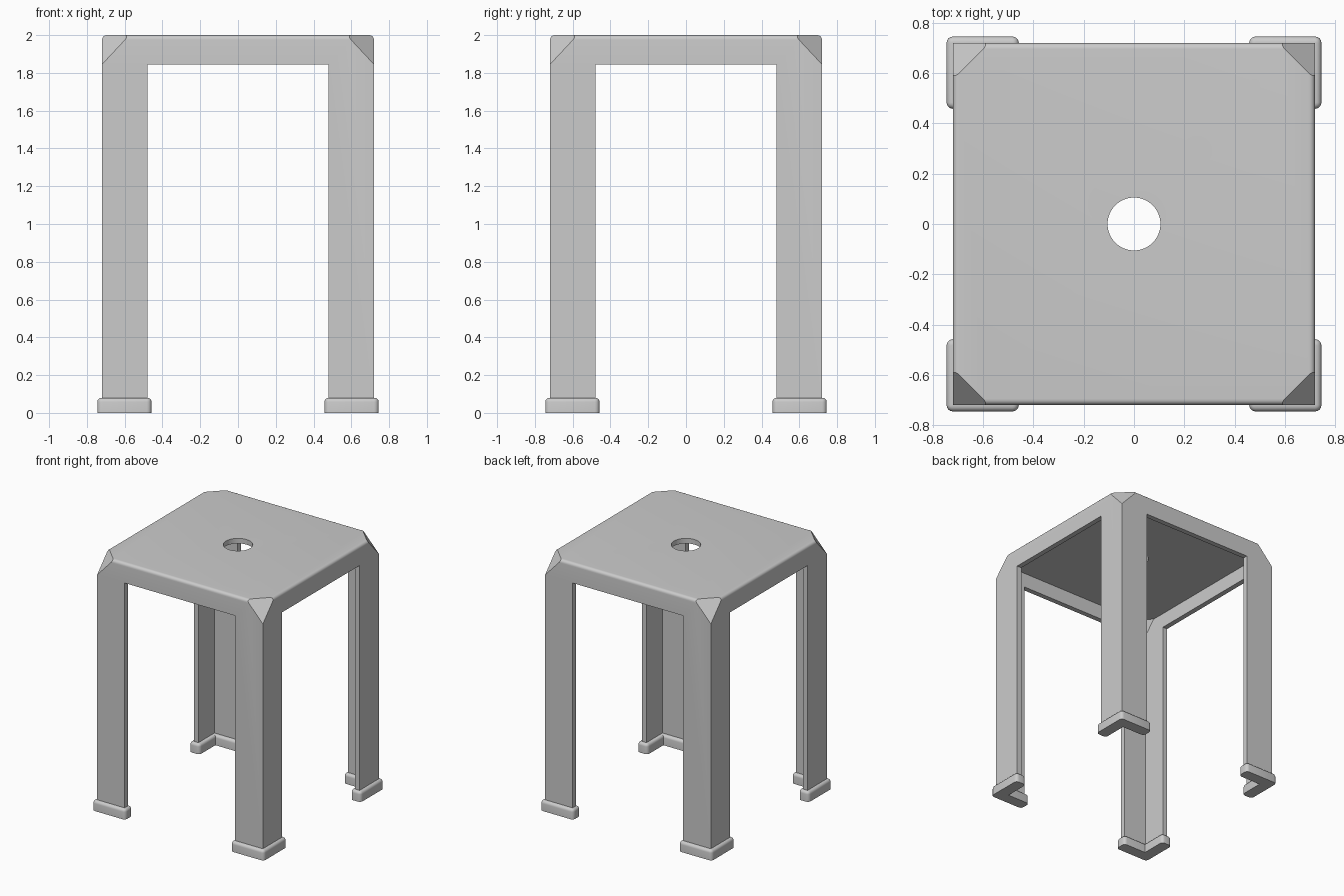
import bpy, bmesh
from math import radians
from mathutils import Vector

if "Cube" in bpy.data.objects:
    bpy.data.objects.remove(bpy.data.objects["Cube"])

HALF, TOP, T = 0.72, 2.0, 0.04      # half width, height, wall thickness
LEG, APRON = 0.48, 1.845            # inner leg edge, underside of apron
CUT = 0.145                         # corner chamfer size


def make_object(name, bm):
    bmesh.ops.recalc_face_normals(bm, faces=bm.faces)
    mesh = bpy.data.meshes.new(name)
    bm.to_mesh(mesh)
    bm.free()
    ob = bpy.data.objects.new(name, mesh)
    bpy.context.collection.objects.link(ob)
    return ob


def box(name, x, y, z0, z1):
    bm = bmesh.new()
    bmesh.ops.create_cube(bm, size=1)
    for v in bm.verts:
        v.co = (v.co.x * 2 * x, v.co.y * 2 * y, z0 if v.co.z < 0 else z1)
    return make_object(name, bm)


def chamfered_box(name, inset, z0, radius):
    """Box with rounded top edges and its four top corners sliced off."""
    h, top = HALF - inset, TOP - inset
    bm = bmesh.new()
    bmesh.ops.create_cube(bm, size=1)
    for v in bm.verts:
        v.co = (v.co.x * 2 * h, v.co.y * 2 * h, z0 if v.co.z < 0 else top)
    if radius:
        edges = [e for e in bm.edges if all(v.co.z > 1 for v in e.verts)]
        bmesh.ops.bevel(bm, geom=edges, offset=radius, segments=5, profile=0.5,
                        affect='EDGES')
    for sx in (-1, 1):
        for sy in (-1, 1):
            no = Vector((sx / CUT, sy / CUT, 1 / (TOP - APRON))).normalized()
            co = Vector((sx * HALF, sy * HALF, APRON)) - no * inset
            cut = bmesh.ops.bisect_plane(
                bm, geom=bm.verts[:] + bm.edges[:] + bm.faces[:], dist=1e-6,
                plane_co=co, plane_no=no, clear_outer=True)
            rim = [e for e in cut['geom_cut'] if isinstance(e, bmesh.types.BMEdge)]
            bmesh.ops.contextual_create(bm, geom=rim)
    return make_object(name, bm)


def subtract(ob, cutter):
    cutter.hide_render = True
    mod = ob.modifiers.new("cut", 'BOOLEAN')
    mod.operation, mod.solver, mod.object = 'DIFFERENCE', 'EXACT', cutter
    bpy.context.view_layer.objects.active = ob
    bpy.ops.object.modifier_apply(modifier=mod.name)
    bpy.data.objects.remove(cutter)


def smooth(ob):
    bpy.ops.object.select_all(action='DESELECT')
    ob.select_set(True)
    bpy.context.view_layer.objects.active = ob
    bpy.ops.object.shade_smooth_by_angle(angle=radians(30))


# Moulded shell: hollow seat and legs in one piece
stool = chamfered_box("seat_and_legs", 0, 0.02, 0.025)
subtract(stool, chamfered_box("hollow", T, -0.2, 0))

# Openings between the legs
subtract(stool, box("opening_x", 1, LEG, -0.3, APRON))
subtract(stool, box("opening_y", LEG, 1, -0.3, APRON))

# Round hole in the seat
bm = bmesh.new()
bmesh.ops.create_cone(bm, cap_ends=True, segments=64, radius1=0.105,
                      radius2=0.105, depth=0.4)
bmesh.ops.translate(bm, verts=bm.verts, vec=(0, 0, TOP))
subtract(stool, make_object("hole", bm))
smooth(stool)

# Angled feet: L profile with rounded corners and shoulders, mirrored
o, i, e, H = 0.745, 0.655, 0.458, 0.08
bm = bmesh.new()
profile = [(e, o), (o, o), (o, e), (i, e), (i, i), (e, i)]
face = bm.faces.new([bm.verts.new((x, y, 0)) for x, y in profile])
ext = bmesh.ops.extrude_face_region(bm, geom=[face])
bmesh.ops.translate(bm, vec=(0, 0, H),
                    verts=[v for v in ext['geom'] if isinstance(v, bmesh.types.BMVert)])
upright = [ed for ed in bm.edges
           if abs(ed.verts[0].co.z - ed.verts[1].co.z) > 0.01
           and (ed.verts[0].co.xy - Vector((i, i))).length > 0.01]
bmesh.ops.bevel(bm, geom=upright, offset=0.025, segments=4, profile=0.5, affect='EDGES')
rim = [ed for ed in bm.edges if all(v.co.z > H - 0.001 for v in ed.verts)]
bmesh.ops.bevel(bm, geom=rim, offset=0.022, segments=4, profile=0.5, affect='EDGES')
feet = make_object("feet", bm)
mirror = feet.modifiers.new("mirror", 'MIRROR')
mirror.use_axis = (True, True, False)
mirror.use_mirror_merge = False
smooth(feet)
